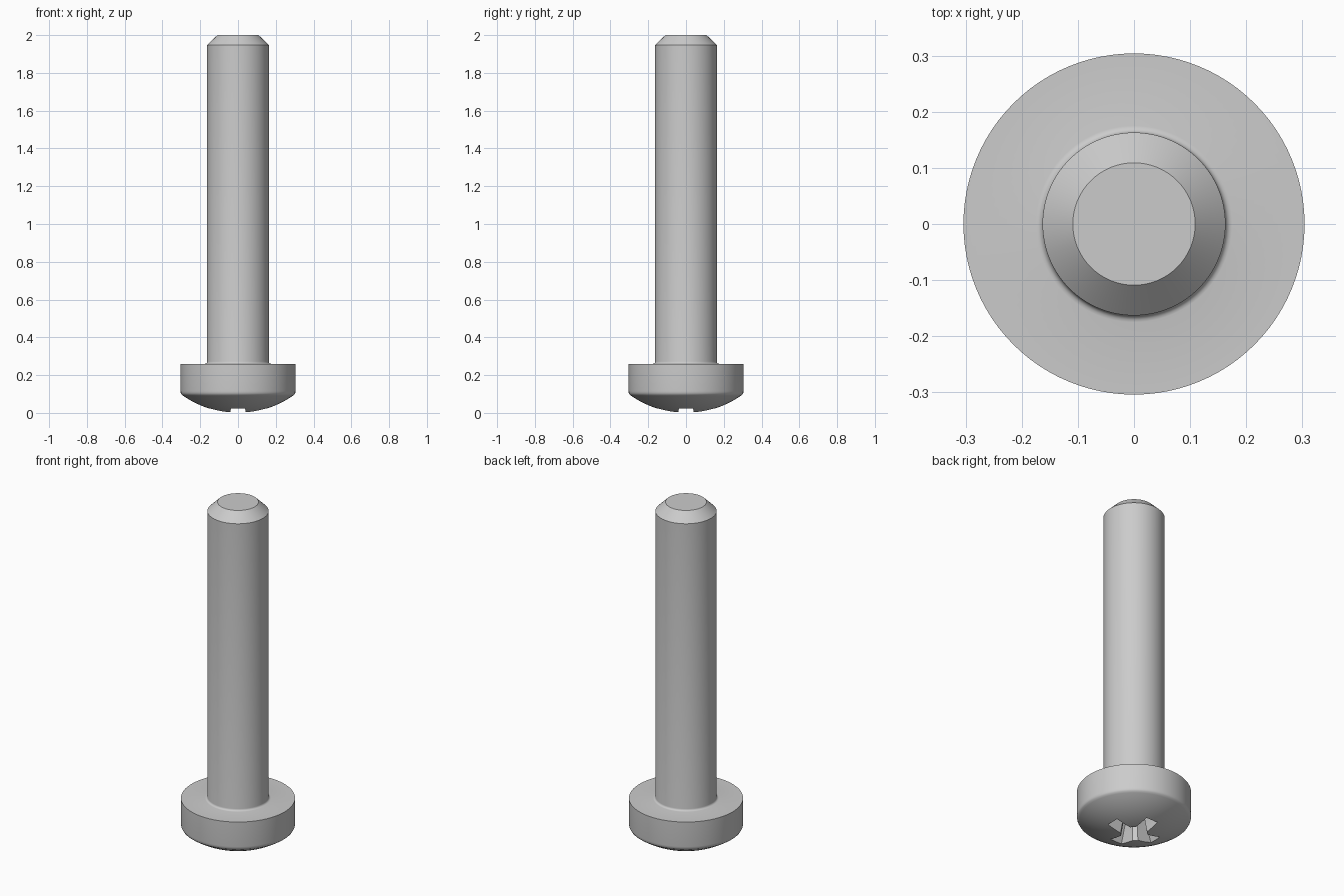
import bpy, bmesh, math

cube = bpy.data.objects.get("Cube")
if cube:
    bpy.data.objects.remove(cube, do_unlink=True)

SIDES = 96
steel = bpy.data.materials.new("light_grey_steel")
steel.use_nodes = True
colour = (0.6, 0.6, 0.6, 1)
steel.diffuse_color = colour
steel.node_tree.nodes["Principled BSDF"].inputs["Base Color"].default_value = colour


def add_object(name, bm):
    bmesh.ops.recalc_face_normals(bm, faces=bm.faces)
    mesh = bpy.data.meshes.new(name)
    bm.to_mesh(mesh)
    bm.free()
    mesh.materials.append(steel)
    obj = bpy.data.objects.new(name, mesh)
    bpy.context.collection.objects.link(obj)
    return obj


def loft(bm, rings):
    """Skin closed rings of points and cap both ends."""
    loops = [[bm.verts.new(p) for p in ring] for ring in rings]
    for a, b in zip(loops, loops[1:]):
        for i in range(len(a)):
            j = (i + 1) % len(a)
            bm.faces.new((a[i], a[j], b[j], b[i]))
    bm.faces.new(loops[0][::-1])
    bm.faces.new(loops[-1])


def circle(r, z):
    return [(r * math.cos(2 * math.pi * i / SIDES),
             r * math.sin(2 * math.pi * i / SIDES), z) for i in range(SIDES)]


# Screw profile: domed head, rounded rim, small fillet, shank, chamfered tip
R_HEAD, R_SHANK, DOME = 0.304, 0.163, 0.51
profile = []
for i in range(1, 13):
    r = 0.29 * i / 12
    profile.append((r, DOME - math.sqrt(DOME ** 2 - r ** 2)))
profile += [(0.299, 0.097), (0.303, 0.105), (R_HEAD, 0.115), (R_HEAD, 0.26)]
for i in range(5):
    a = math.pi / 2 * i / 4
    profile.append((R_SHANK + 0.012 * (1 - math.sin(a)), 0.26 + 0.012 * (1 - math.cos(a))))
profile += [(R_SHANK, 1.947), (0.109, 2.0)]

bm = bmesh.new()
loft(bm, [circle(r, z) for r, z in profile])
screw = add_object("screw_body", bm)


# Cross-shaped driver recess, tapering inwards with bevelled inner corners
def cross(length, half, bevel, z):
    arm = [(length, -half), (length, half), (half + bevel, half), (half, half + bevel)]
    ring = []
    for k in range(4):
        c, s = ((1, 0), (0, 1), (-1, 0), (0, -1))[k]
        ring += [(c * x - s * y, s * x + c * y, z) for x, y in arm]
    return ring


bm = bmesh.new()
loft(bm, [cross(0.168, 0.042, 0.022, -0.02),
          cross(0.095, 0.026, 0.014, 0.15),
          cross(0.02, 0.006, 0.003, 0.18)])
cutter = add_object("recess_cutter", bm)
cutter.hide_render = True
cutter.hide_viewport = True

cut = screw.modifiers.new("driver_recess", "BOOLEAN")
cut.operation = "DIFFERENCE"
cut.solver = "EXACT"
cut.object = cutter

# Apply the cut, then smooth shade with sharp edges kept
bpy.context.view_layer.update()
depsgraph = bpy.context.evaluated_depsgraph_get()
screw_mesh = bpy.data.meshes.new_from_object(screw.evaluated_get(depsgraph))
screw.modifiers.clear()
screw.data = screw_mesh
bpy.data.objects.remove(cutter, do_unlink=True)
bpy.ops.object.select_all(action="DESELECT")
screw.select_set(True)
bpy.context.view_layer.objects.active = screw
bpy.ops.object.shade_smooth_by_angle(angle=math.radians(30))
